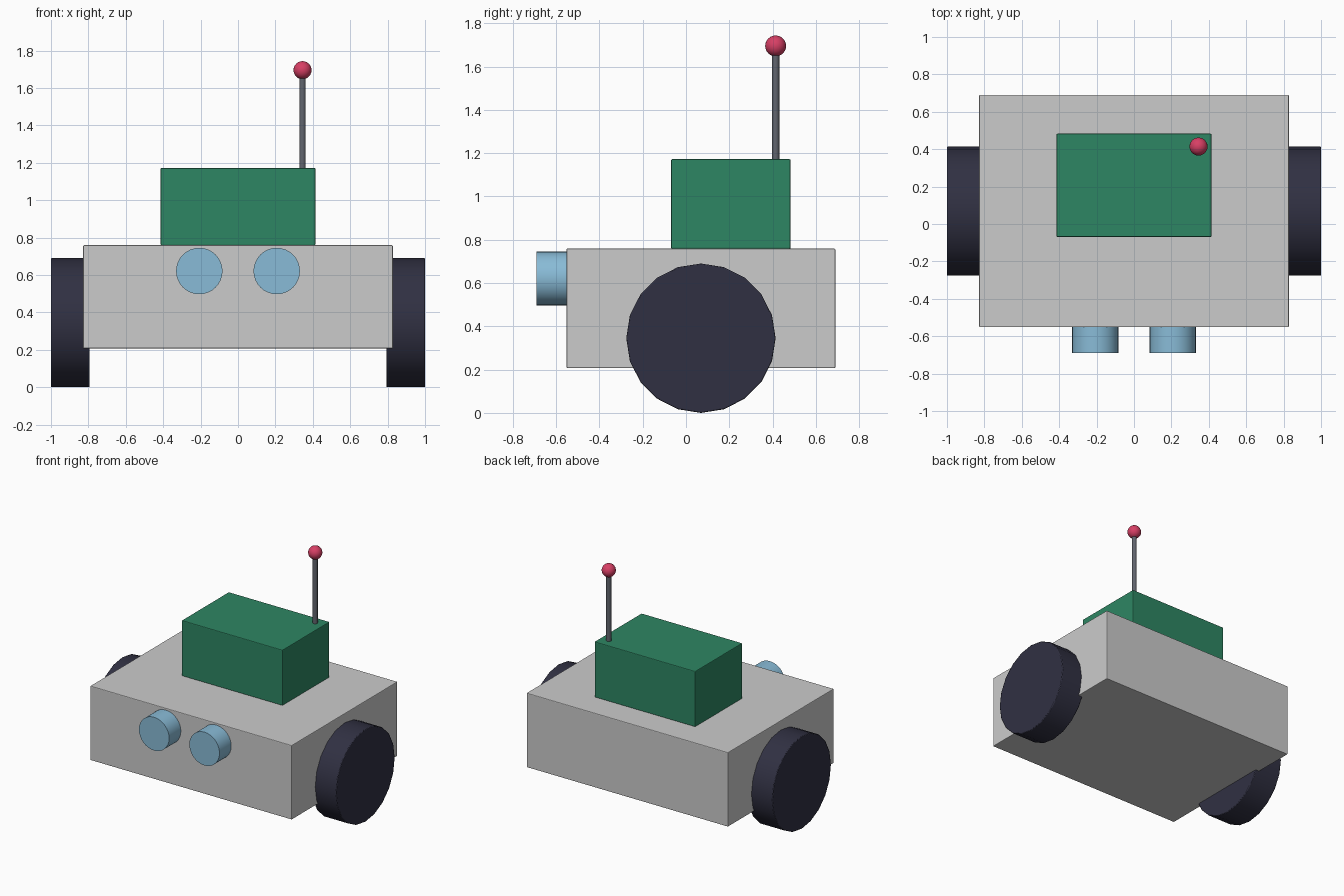
import bpy
from math import pi

if "Cube" in bpy.data.objects:
    bpy.data.objects.remove(bpy.data.objects["Cube"])


def paint(name, rgb):
    mat = bpy.data.materials.new(name)
    mat.diffuse_color = (*rgb, 1)
    mat.use_nodes = True
    mat.node_tree.nodes["Principled BSDF"].inputs["Base Color"].default_value = mat.diffuse_color
    return mat


def finish(obj, name, mat=None, bevel=0.0):
    obj.name = name
    if mat:
        obj.data.materials.append(mat)
    if bevel:
        mod = obj.modifiers.new("soft_edges", 'BEVEL')
        mod.width = bevel
        mod.segments = 2
        mod.limit_method = 'ANGLE'
    return obj


def box(name, low, high, mat=None):
    center = [(a + b) / 2 for a, b in zip(low, high)]
    bpy.ops.mesh.primitive_cube_add(size=1, location=center)
    obj = bpy.context.object
    obj.scale = [b - a for a, b in zip(low, high)]
    bpy.ops.object.transform_apply(location=False, rotation=False, scale=True)
    return finish(obj, name, mat, 0.005)


def cylinder(name, center, radius, depth, rotation, sides, mat, bevel=0.0):
    bpy.ops.mesh.primitive_cylinder_add(vertices=sides, radius=radius, depth=depth,
                                        location=center, rotation=rotation)
    bpy.ops.object.shade_smooth_by_angle(angle=pi / 6)
    return finish(bpy.context.object, name, mat, bevel)


green = paint("green", (0.027, 0.24, 0.125))
rubber = paint("rubber", (0.03, 0.03, 0.055))
blue = paint("light_blue", (0.25, 0.5, 0.68))
red = paint("red", (0.68, 0.05, 0.13))
metal = paint("dark_metal", (0.12, 0.13, 0.155))

# Chassis and cabin
box("body", (-0.828, -0.552, 0.207), (0.828, 0.69, 0.759))
box("cabin", (-0.414, -0.069, 0.759), (0.414, 0.483, 1.172), green)

# Wheels and front lamps, one per side
for side, sign in (("left", -1), ("right", 1)):
    cylinder(f"{side}_wheel", (sign * 0.897, 0.069, 0.345), 0.345, 0.206,
             (0, pi / 2, 0), 20, rubber, 0.005)
    cylinder(f"{side}_lamp", (sign * 0.207, -0.61, 0.621), 0.124, 0.16,
             (pi / 2, 0, 0), 32, blue)

# Antenna with ball tip
cylinder("antenna", (0.345, 0.414, 1.43), 0.0172, 0.53, (0, 0, 0), 16, metal)
bpy.ops.mesh.primitive_uv_sphere_add(segments=24, ring_count=12, radius=0.0483,
                                     location=(0.345, 0.414, 1.695))
bpy.ops.object.shade_smooth()
finish(bpy.context.object, "antenna_tip", red)
